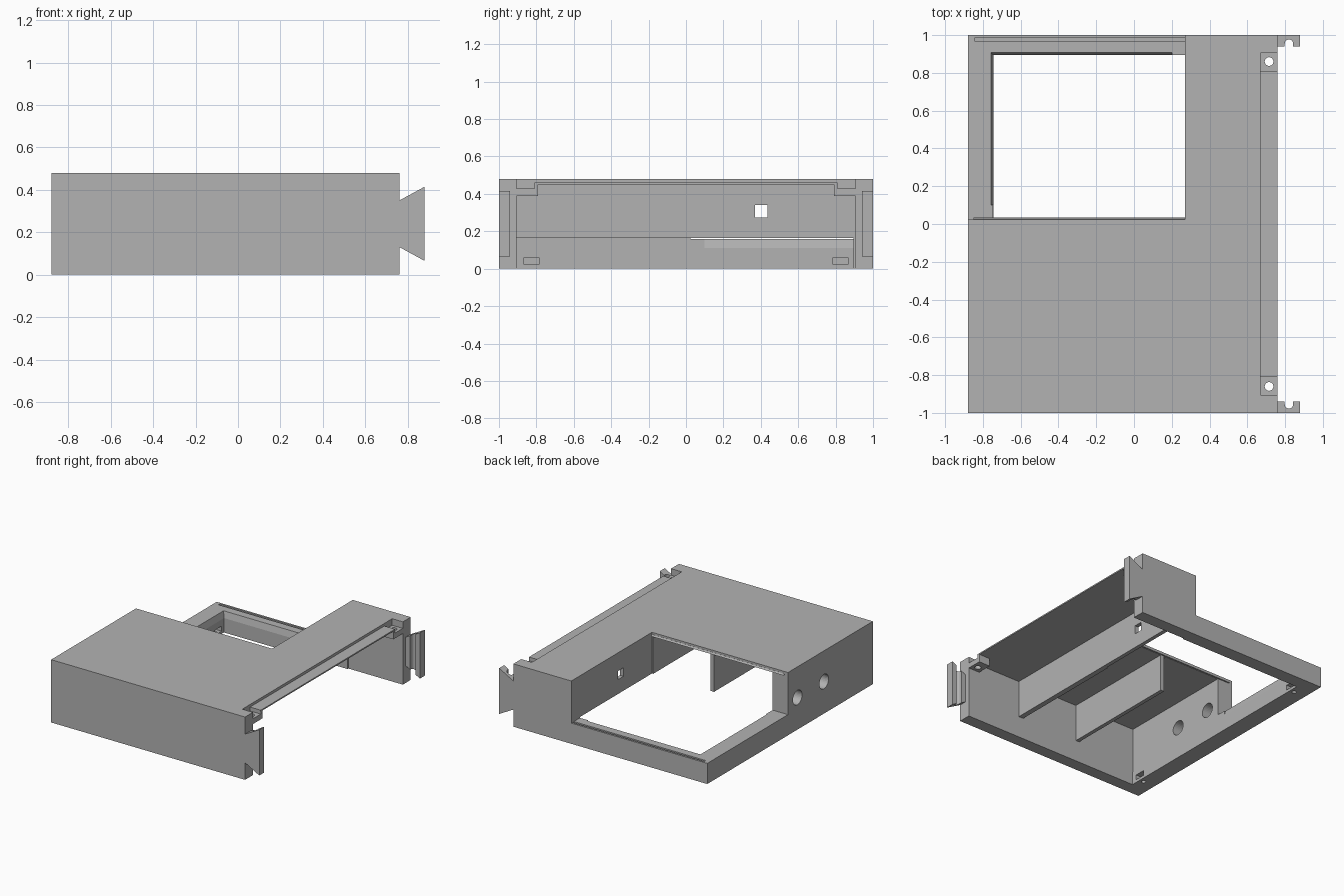
import bpy, bmesh, math
from mathutils import Matrix

if "Cube" in bpy.data.objects:
    bpy.data.objects.remove(bpy.data.objects["Cube"], do_unlink=True)

# One plain grey plastic
grey = bpy.data.materials.new("grey_plastic")
grey.use_nodes = True
COLOUR = (0.45, 0.45, 0.45, 1)
grey.diffuse_color = COLOUR
grey.node_tree.nodes["Principled BSDF"].inputs["Base Color"].default_value = COLOUR


def make(name, bm):
    bmesh.ops.recalc_face_normals(bm, faces=bm.faces)
    mesh = bpy.data.meshes.new(name)
    bm.to_mesh(mesh)
    bm.free()
    mesh.materials.append(grey)
    ob = bpy.data.objects.new(name, mesh)
    bpy.context.scene.collection.objects.link(ob)
    return ob


def box(name, x, y, z, top_grow=(0, 0)):
    """Box from ranges; top_grow moves the top's -x and +y edges outward."""
    bm = bmesh.new()
    bmesh.ops.create_cube(bm, size=1)
    for v in bm.verts:
        px, py, pz = (r[int(c > 0)] for r, c in zip((x, y, z), v.co))
        if v.co.z > 0:
            px -= top_grow[0] * (v.co.x < 0)
            py += top_grow[1] * (v.co.y > 0)
        v.co = (px, py, pz)
    return make(name, bm)


def rod(name, centre, radius, length, axis="Z"):
    bm = bmesh.new()
    bmesh.ops.create_cone(bm, cap_ends=True, segments=32, radius1=radius,
                          radius2=radius, depth=length)
    if axis == "X":
        bm.transform(Matrix.Rotation(math.pi / 2, 4, "Y"))
    bm.transform(Matrix.Translation(centre))
    return make(name, bm)


def bake(ob):
    dg = bpy.context.evaluated_depsgraph_get()
    mesh = bpy.data.meshes.new_from_object(ob.evaluated_get(dg))
    ob.modifiers.clear()
    ob.data = mesh


def cut(ob, cutters):
    for c in cutters:
        m = ob.modifiers.new("cut", "BOOLEAN")
        m.operation, m.solver, m.object = "DIFFERENCE", "EXACT", c
        c.hide_render = True
        bake(ob)
        bpy.data.objects.remove(c, do_unlink=True)


def mirror_y(ob):
    m = ob.modifiers.new("mirror", "MIRROR")
    m.use_axis = (False, True, False)
    bake(ob)


# Housing: a solid block hollowed from below and from the open side
W = 0.905
housing = box("housing", (-0.88, 0.76), (-1, 1), (0, 0.48))
cutters = [
    box("base_recess", (-0.745, 1), (-W, 0.895), (-0.1, 0.165)),
    box("base_recess_side", (0.3, 1), (-W, W), (-0.1, 0.165)),
    box("side_bay", (0.3, 1), (-W, W), (0.1, 0.45)),
    box("middle_bay", (-0.225, 0.26), (-W, 0.1), (0.1, 0.45)),
    box("outer_bay", (-0.75, -0.255), (-W, 0.1), (0.1, 0.45)),
    box("window_notch", (-1, 0.27), (0.025, 1.1), (0.158, 1)),
    box("window_chamfer", (-0.745, 0.2), (0.1, 0.895), (0.11, 0.18), (0.018, 0.018)),
    box("frame_groove", (-0.845, 0.27), (0.968, 0.985), (0.135, 0.3)),
    box("cable_hole", (0.2, 0.35), (0.37, 0.435), (0.275, 0.34)),
    box("rail_recess", (0.67, 1), (-W, W), (0.46, 1)),
]
for y in (-0.09, -0.41):
    cutters.append(rod("round_port", (-0.85, y, 0.245), 0.055, 0.3, "X"))
for s in (-1, 1):
    cutters.append(box("latch_slot", (-0.8, -0.7), (s * 0.825 - 0.04, s * 0.825 + 0.04), (0.022, 0.06)))
    cutters.append(rod("latch_screw_hole", (-0.78, s * 0.825, 0), 0.016, 0.08))
    cutters.append(box("tab_pocket", (0.67, 1), (s * 0.858 - 0.047, s * 0.858 + 0.047), (0.43, 1)))
cut(housing, cutters)

# Lip along the edge of the top plate over the window
box("window_lip", (-0.85, 0.27), (0.01, 0.034), (0.452, 0.464), (0, -0.008))

# Screw tabs at both ends of the rail
tabs = box("screw_tabs", (0.665, 0.76), (-0.91, -0.79), (0.39, 0.46))
cut(tabs, [
    box("pocket", (0.67, 1), (-W, -0.81), (0.43, 1)),
    rod("screw_hole", (0.715, -0.86, 0.4), 0.023, 0.3),
])
mirror_y(tabs)

# Flared hinge wings, notched on their inner faces
bm = bmesh.new()
profile = [(0.755, 0.133), (0.88, 0.065), (0.88, 0.415), (0.755, 0.347)]
face = bm.faces.new([bm.verts.new((x, -1, z)) for x, z in profile])
out = bmesh.ops.extrude_face_region(bm, geom=[face])
bmesh.ops.translate(bm, vec=(0, 0.06, 0),
                    verts=[g for g in out["geom"] if isinstance(g, bmesh.types.BMVert)])
wings = make("hinge_wings", bm)
cut(wings, [
    rod("pin_groove", (0.82, -0.955, 0.24), 0.022, 0.6),
    box("pin_opening", (0.798, 0.842), (-0.955, -0.9), (0, 0.5)),
])
mirror_y(wings)
